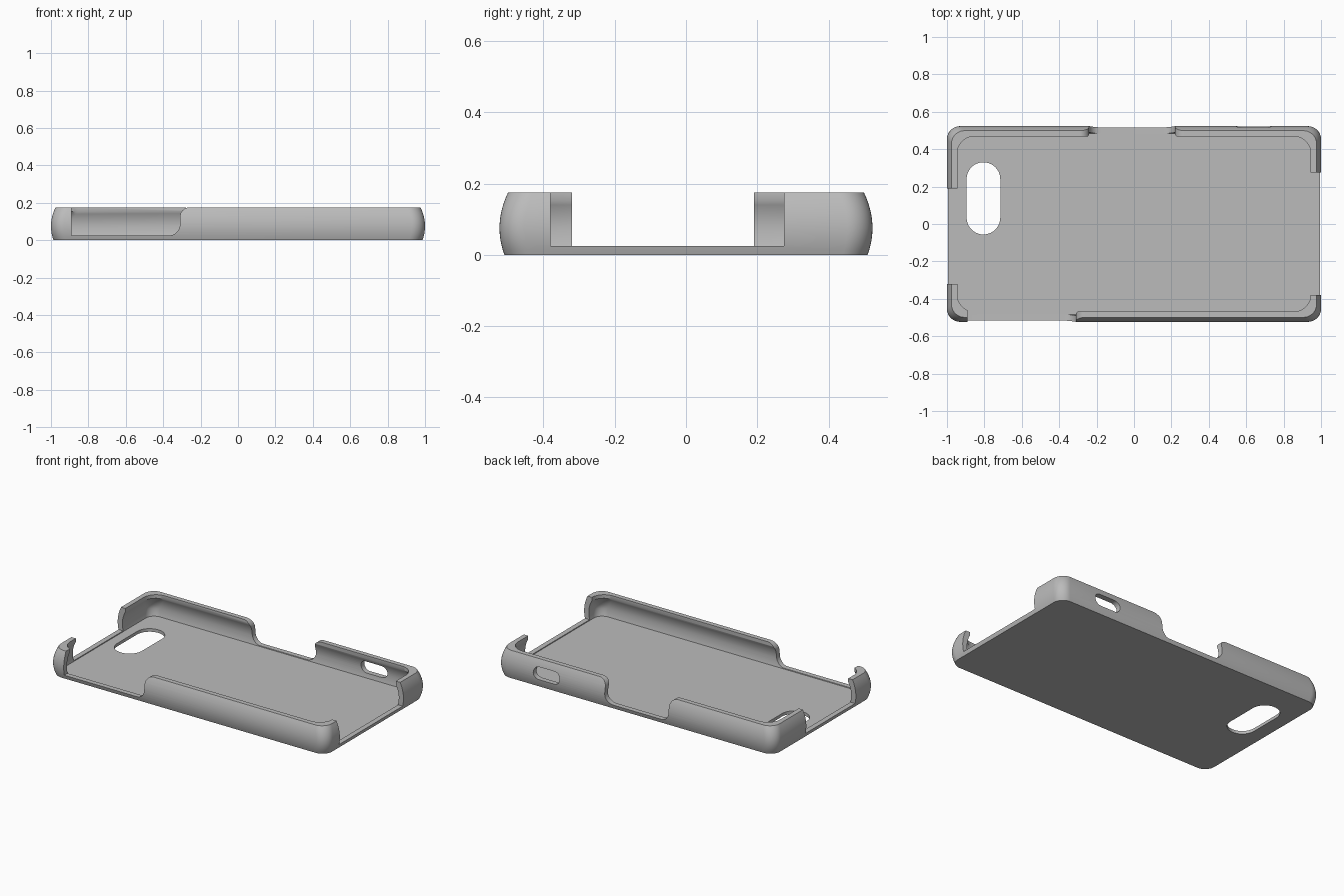
import bpy, bmesh, math

if "Cube" in bpy.data.objects:
    bpy.data.objects.remove(bpy.data.objects["Cube"])

HALF_X, HALF_Y, HEIGHT = 1.0, 0.523, 0.175
FLOOR, LIP_Z, BULGE_Z = 0.025, 0.152, 0.075

grey = bpy.data.materials.new("matte grey")
grey.use_nodes = True
grey.diffuse_color = (0.5, 0.5, 0.5, 1)
grey.node_tree.nodes["Principled BSDF"].inputs["Base Color"].default_value = (0.5, 0.5, 0.5, 1)


def arc(cx, cy, r, start, end, n=10):
    """Points along an arc, angles in degrees."""
    angles = [math.radians(start + (end - start) * i / n) for i in range(n + 1)]
    return [(cx + r * math.cos(a), cy + r * math.sin(a)) for a in angles]


def rounded_rect(hx, hy, r):
    x, y = hx - r, hy - r
    corners = ((x, y, 0), (-x, y, 90), (-x, -y, 180), (x, -y, 270))
    return [p for cx, cy, a in corners for p in arc(cx, cy, r, a, a + 90)]


def loft(name, rings):
    """Closed solid through rings of equal point count."""
    bm = bmesh.new()
    loops = [[bm.verts.new(p) for p in ring] for ring in rings]
    for a, b in zip(loops, loops[1:]):
        for i in range(len(a)):
            j = (i + 1) % len(a)
            bm.faces.new((a[i], a[j], b[j], b[i]))
    bm.faces.new(loops[0][::-1])
    bm.faces.new(loops[-1])
    bmesh.ops.recalc_face_normals(bm, faces=bm.faces[:])
    mesh = bpy.data.meshes.new(name)
    bm.to_mesh(mesh)
    bm.free()
    mesh.materials.append(grey)
    obj = bpy.data.objects.new(name, mesh)
    bpy.context.collection.objects.link(obj)
    return obj


def shell_ring(z, inset, r):
    return [(x, y, z) for x, y in rounded_rect(HALF_X - inset, HALF_Y - inset, r)]


def prism_y(name, outline, y0, y1):
    return loft(name, [[(x, y, z) for x, z in outline] for y in (y0, y1)])


def box(name, x0, x1, y0, y1, z0, z1):
    return prism_y(name, [(x0, z0), (x1, z0), (x1, z1), (x0, z1)], y0, y1)


def flared_side(x):
    """Right-hand notch edge: round at the floor, flaring out at the rim."""
    return (arc(x - 0.06, FLOOR + 0.06, 0.06, -90, 0)
            + arc(x + 0.05, HEIGHT - 0.05, 0.05, 180, 90) + [(x + 0.05, 0.3)])


# Bulging outer body
levels = [HEIGHT * i / 12 for i in range(13)]
case = loft("phone_case", [shell_ring(z, 0.024 * ((z - BULGE_Z) / 0.1) ** 2, 0.07) for z in levels])

# Hollow that curls inward under the rim lip
hollow = []
for i in range(12):
    z = 0.02 + (LIP_Z - 0.02) * i / 11
    t = (z - BULGE_Z) / (LIP_Z - BULGE_Z)
    curl = 0.021 * t ** 2 if t > 0 else 0.012 * t ** 2
    hollow.append(shell_ring(z, 0.034 + curl, 0.06 + 0.03 * max(t, 0)))
hollow.append(shell_ring(0.3, 0.055, 0.09))
cutters = [loft("hollow_cutter", hollow)]

# Open ends
cutters.append(box("left_end_cutter", 0.9, 1.1, -0.38, 0.275, FLOOR, 0.3))
cutters.append(box("right_end_cutter", -1.1, -0.9, -0.32, 0.19, FLOOR, 0.3))

# Front notch (square on one side) and back notch (flared on both)
front = [(-0.89, FLOOR)] + flared_side(-0.31) + [(-0.89, 0.3)]
cutters.append(prism_y("front_notch_cutter", front, -0.6, -0.44))
side = flared_side(0.23)
back = side + [(-x, z) for x, z in reversed(side)]
back = [(x - 0.01, z) for x, z in back]
cutters.append(prism_y("back_notch_cutter", back, 0.44, 0.6))

# Button slot in the back wall
slot = [(x + 0.64, z + 0.09) for x, z in rounded_rect(0.095, 0.04, 0.0399)]
cutters.append(prism_y("button_slot_cutter", slot, 0.44, 0.6))

# Camera opening in the floor
lens = [(x - 0.805, y + 0.137) for x, y in rounded_rect(0.09, 0.193, 0.0899)]
cutters.append(loft("camera_cutter", [[(x, y, z) for x, y in lens] for z in (-0.1, 0.1)]))

# Carve the body and drop the cutters
for cutter in cutters:
    cutter.hide_render = True
    mod = case.modifiers.new(cutter.name, 'BOOLEAN')
    mod.operation, mod.solver, mod.object = 'DIFFERENCE', 'EXACT', cutter
bpy.ops.object.select_all(action='DESELECT')
case.select_set(True)
bpy.context.view_layer.objects.active = case
for mod in list(case.modifiers):
    bpy.ops.object.modifier_apply(modifier=mod.name)
for cutter in cutters:
    bpy.data.objects.remove(cutter)
bpy.ops.object.shade_smooth_by_angle(angle=math.radians(30))
